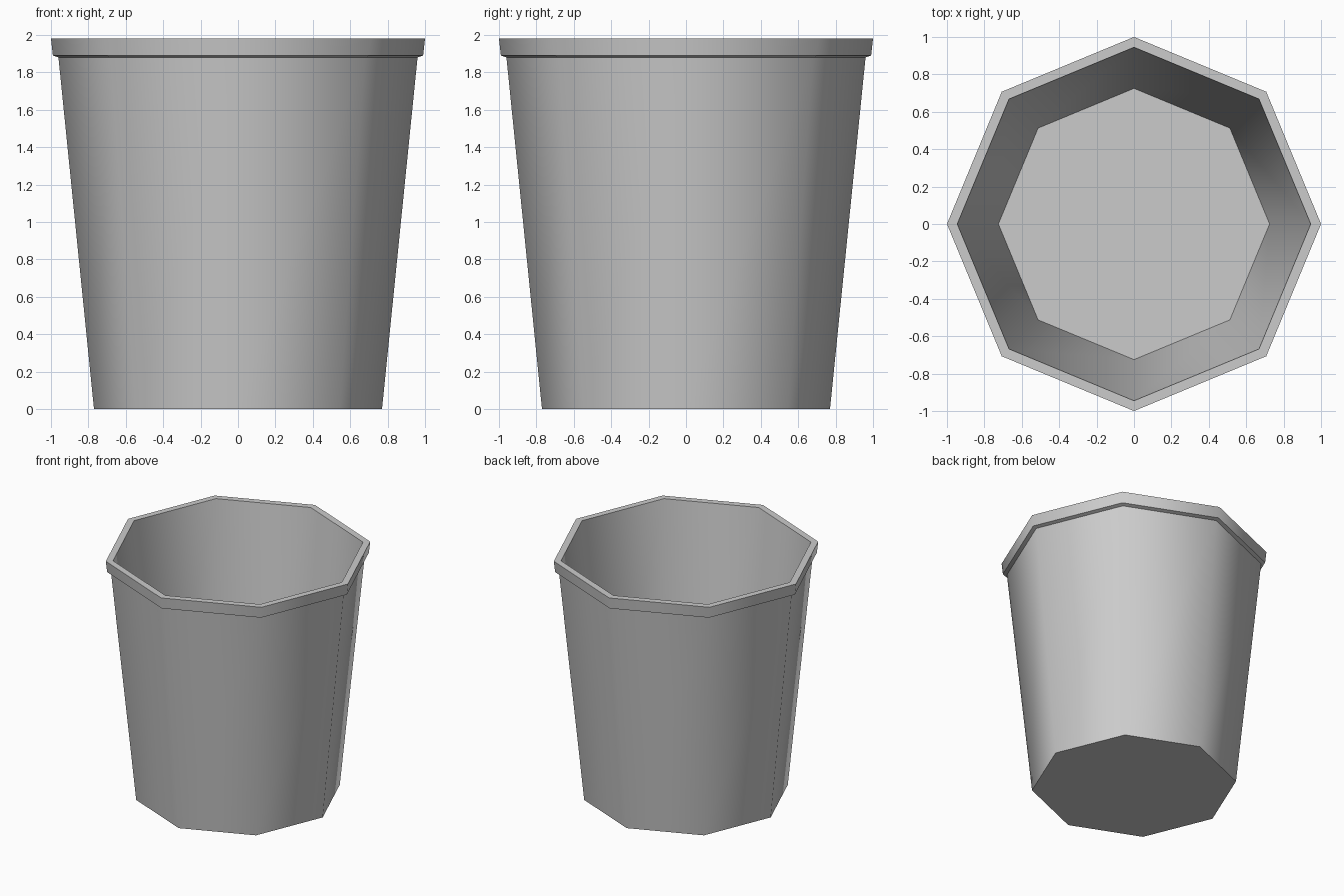
import bpy, bmesh, math

cube = bpy.data.objects.get("Cube")
if cube:
    bpy.data.objects.remove(cube, do_unlink=True)

SIDES = 8
# Radius and height: base, wall, lip, rim, inner wall, floor
PROFILE = [(0.77, 0), (0.96, 1.88), (0.99, 1.89), (1, 1.98),
           (0.945, 1.98), (0.725, 0.04)]

grey = bpy.data.materials.new("plain grey")
grey.use_nodes = True
colour = (0.6, 0.6, 0.6, 1)
grey.diffuse_color = colour
grey.node_tree.nodes["Principled BSDF"].inputs["Base Color"].default_value = colour

# Revolve the profile into an open bucket
bm = bmesh.new()
rings = []
for radius, z in PROFILE:
    angles = [math.tau * i / SIDES for i in range(SIDES)]
    rings.append([bm.verts.new((radius * math.cos(a), radius * math.sin(a), z))
                  for a in angles])
for low, high in zip(rings, rings[1:]):
    for i in range(SIDES):
        j = (i + 1) % SIDES
        bm.faces.new((low[i], low[j], high[j], high[i]))

# Underside and inner floor
bm.faces.new(rings[0][::-1])
bm.faces.new(rings[-1])
bmesh.ops.recalc_face_normals(bm, faces=bm.faces)

mesh = bpy.data.meshes.new("bucket")
bm.to_mesh(mesh)
bm.free()
mesh.materials.append(grey)
bucket = bpy.data.objects.new("bucket", mesh)
bpy.context.collection.objects.link(bucket)

# Smooth around the wall, sharp at the lip and rim
bpy.context.view_layer.objects.active = bucket
bucket.select_set(True)
bpy.ops.object.shade_smooth_by_angle(angle=math.radians(50))
